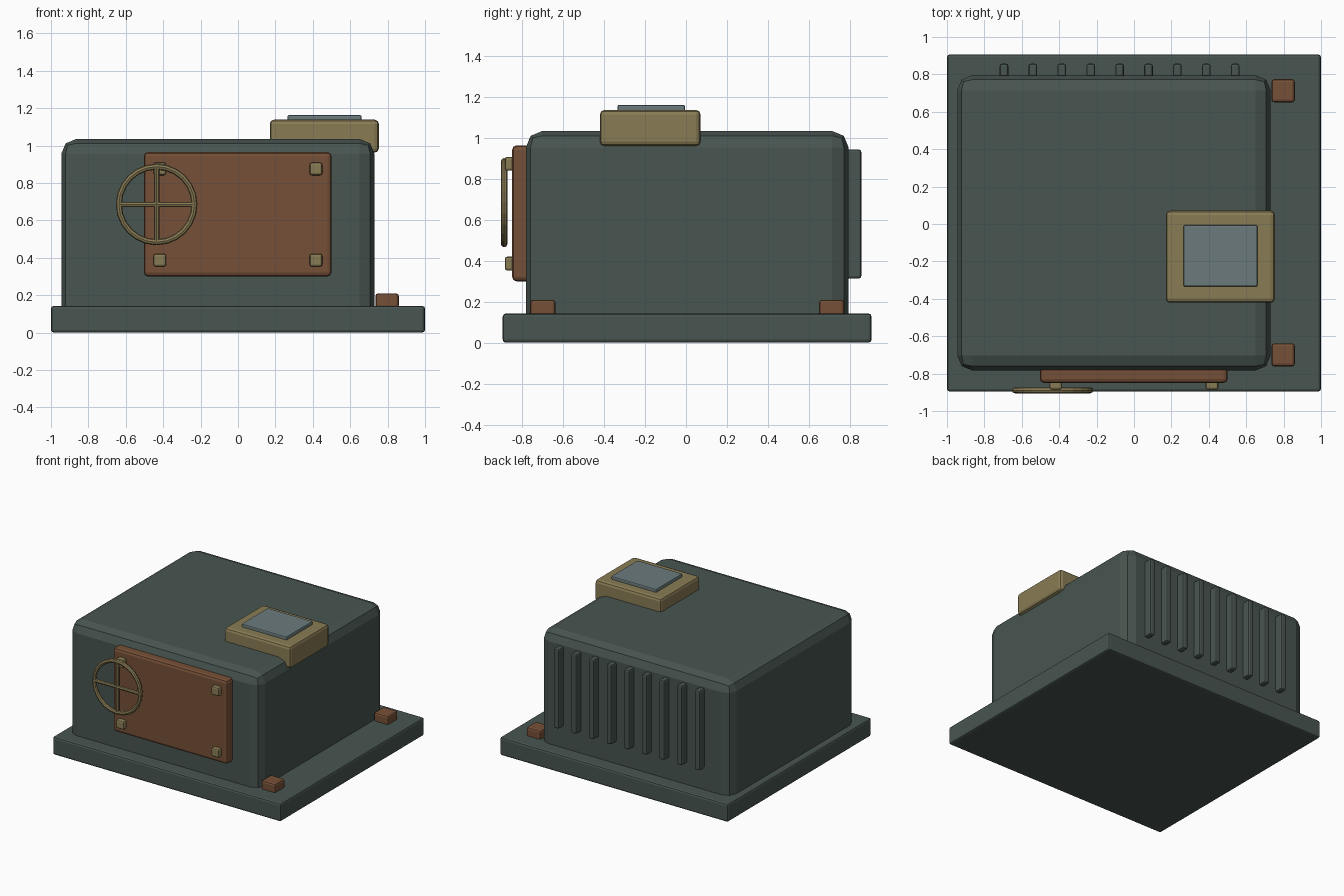
import bpy
from math import pi

if "Cube" in bpy.data.objects:
    bpy.data.objects.remove(bpy.data.objects["Cube"])


def material(name, rgb):
    m = bpy.data.materials.new(name)
    m.diffuse_color = (*rgb, 1)
    m.use_nodes = True
    m.node_tree.nodes["Principled BSDF"].inputs["Base Color"].default_value = m.diffuse_color
    return m


GREEN = material("dark_green", (0.065, 0.09, 0.08))
RUST = material("rust_brown", (0.18, 0.08, 0.038))
BRASS = material("dull_brass", (0.25, 0.2, 0.09))
GLASS = material("grey_glass", (0.147, 0.195, 0.2))


def box(name, x, y, z, mat, bevel=0.012, segments=2):
    """Bevelled box from (min, max) pairs on each axis."""
    bpy.ops.mesh.primitive_cube_add(size=1, location=[sum(p) / 2 for p in (x, y, z)])
    o = bpy.context.object
    o.name = name
    o.scale = [p[1] - p[0] for p in (x, y, z)]
    bpy.ops.object.transform_apply(location=False, rotation=False, scale=True)
    b = o.modifiers.new("bevel", 'BEVEL')
    b.width = bevel
    b.segments = segments
    o.data.materials.append(mat)
    return o


def around(c, size):
    return (c - size / 2, c + size / 2)


# Plinth and main housing
box("base_plate", (-1, 1), (-0.896, 0.907), (0, 0.143), GREEN, 0.015)
box("housing", (-0.945, 0.73), (-0.783, 0.795), (0.04, 1.035), GREEN, 0.08)

# Front door with corner bolts
box("door", (-0.503, 0.5), (-0.85, -0.76), (0.3, 0.965), RUST, 0.022)
for x in (-0.418, 0.417):
    for z in (0.387, 0.875):
        box("door_bolt", around(x, 0.068), (-0.886, -0.83), around(z, 0.068), BRASS)

# Hand wheel: rim and two crossed spokes
WHEEL = (-0.435, -0.889, 0.685)
bpy.ops.mesh.primitive_torus_add(location=WHEEL, rotation=(pi / 2, 0, 0), major_radius=0.202,
                                 minor_radius=0.016, major_segments=24, minor_segments=8)
rim = bpy.context.object
rim.name = "wheel_rim"
rim.data.materials.append(BRASS)
for rot in ((0, 0, 0), (0, pi / 2, 0)):
    bpy.ops.mesh.primitive_cylinder_add(vertices=8, radius=0.014, depth=0.404,
                                        location=WHEEL, rotation=rot)
    spoke = bpy.context.object
    spoke.name = "wheel_spoke"
    spoke.data.materials.append(BRASS)

# Roof gauge, overhanging the right edge
box("gauge_case", (0.17, 0.753), (-0.421, 0.071), (0.962, 1.138), BRASS, 0.022)
box("gauge_glass", (0.265, 0.66), (-0.335, -0.005), (1.13, 1.163), GLASS, 0.008)

# Clamp blocks on the plinth
for y in (-0.7, 0.712):
    box("clamp_block", (0.735, 0.86), around(y, 0.124), (0.13, 0.21), RUST, 0.015)

# Cooling fins across the back
for i in range(9):
    box("cooling_fin", around(-0.695 + i * 0.1545, 0.046), (0.76, 0.857), (0.314, 0.945), GREEN)
